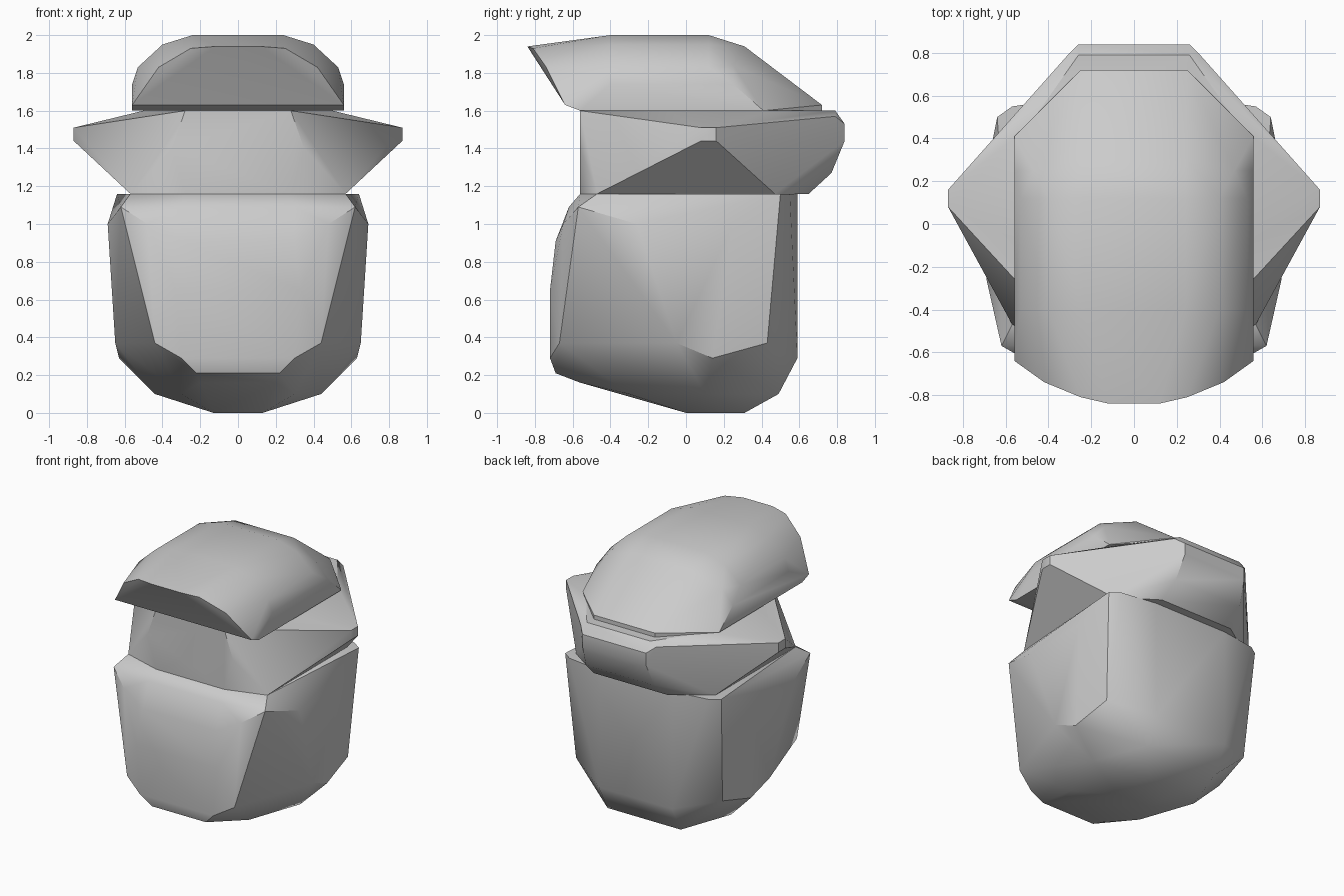
import bpy
import bmesh
import math

# Remove the default object only
default_object = bpy.data.objects.get("Cube")
if default_object:
    bpy.data.objects.remove(default_object, do_unlink=True)

# One plain material shared by every part
grey = bpy.data.materials.new("plain_grey")
grey.use_nodes = True
grey_colour = (0.6, 0.6, 0.6, 1.0)
grey.diffuse_color = grey_colour
grey.node_tree.nodes["Principled BSDF"].inputs["Base Color"].default_value = grey_colour


def level(height, *corners):
    """Corner points of one horizontal level, given for the +x half."""
    return [(x, y, height) for x, y in corners]


def station(depth, *corners):
    """Corner points of one cross-section facing the front, +x half."""
    return [(x, depth, z) for x, z in corners]


def faceted_solid(name, half_points, smooth_angle):
    """Mirror the points across x, wrap them in a convex skin and shade it."""
    mesh = bpy.data.meshes.new(name)
    solid = bmesh.new()
    for x, y, z in half_points:
        for side in (-1, 1):
            solid.verts.new((side * x, y, z))
    skin = bmesh.ops.convex_hull(solid, input=solid.verts, use_existing_faces=False)
    leftovers = set(skin["geom_interior"]) | set(skin["geom_unused"])
    loose = [item for item in leftovers if isinstance(item, bmesh.types.BMVert)]
    bmesh.ops.delete(solid, geom=loose, context="VERTS")
    bmesh.ops.dissolve_limit(solid, angle_limit=math.radians(1),
                             verts=solid.verts, edges=solid.edges)
    bmesh.ops.recalc_face_normals(solid, faces=solid.faces)
    solid.to_mesh(mesh)
    solid.free()
    mesh.materials.append(grey)
    part = bpy.data.objects.new(name, mesh)
    bpy.context.collection.objects.link(part)
    bpy.ops.object.select_all(action="DESELECT")
    part.select_set(True)
    bpy.context.view_layer.objects.active = part
    bpy.ops.object.shade_smooth_by_angle(angle=math.radians(smooth_angle))
    return part


# Lower body: flat top, tapering front corners, keel sloping up to the front
body_points = (
    level(1.16, (.28, -.56), (.57, -.47), (.64, .5), (.57, .55), (.3, .59))
    + level(1.09, (.62, -.57), (.3, -.62))
    + level(1.0, (.69, -.26), (.69, .25), (.48, -.65))
    + level(.91, (.3, -.69))
    + level(.65, (.33, -.72))
    + level(.37, (.65, -.05), (.44, -.67), (.6, .43))
    + level(.29, (.3, -.72), (.63, .14), (.3, .59))
    + level(.21, (.22, -.69))
    + level(.16, (.2, -.56))
    + level(.1, (.44, .1), (.3, .49), (.3, -.3))
    + level(0, (.13, 0), (.13, .31))
)
faceted_solid("lower_body", body_points, 38)

# Middle block: side points and a projecting back
middle_points = (
    level(1.16, (.28, -.56), (.57, -.47), (.57, .47), (.3, .65))
    + level(1.27, (.28, .77))
    + level(1.44, (.87, .08), (.87, .16), (.26, .84))
    + level(1.51, (.87, .08), (.87, .16))
    + level(1.53, (.26, .84))
    + level(1.57, (.31, .79))
    + level(1.4, (.35, -.56))
    + level(1.6, (.28, -.56), (.5, -.1), (.5, .45), (.26, .79))
)
faceted_solid("middle_block", middle_points, 33)

# Domed cap: arched section, raked front opening with a rim, sloping back
cap_points = (
    level(1.6, (.56, -.56), (.56, .41), (.25, .72))
    + level(1.63, (.56, -.64), (.25, .72))
    + station(-.84, (.12, 1.94))
    + station(-.81, (.25, 1.93), (.1, 1.91))
    + station(-.79, (.25, 1.89))
    + station(-.74, (.42, 1.83))
    + station(-.4, (.24, 2), (.4, 1.95), (.53, 1.83), (.56, 1.74))
    + station(.12, (.24, 2), (.4, 1.95), (.53, 1.83))
    + station(.25, (.56, 1.74), (.47, 1.84))
    + station(.31, (.24, 1.94))
)
faceted_solid("domed_cap", cap_points, 30)
